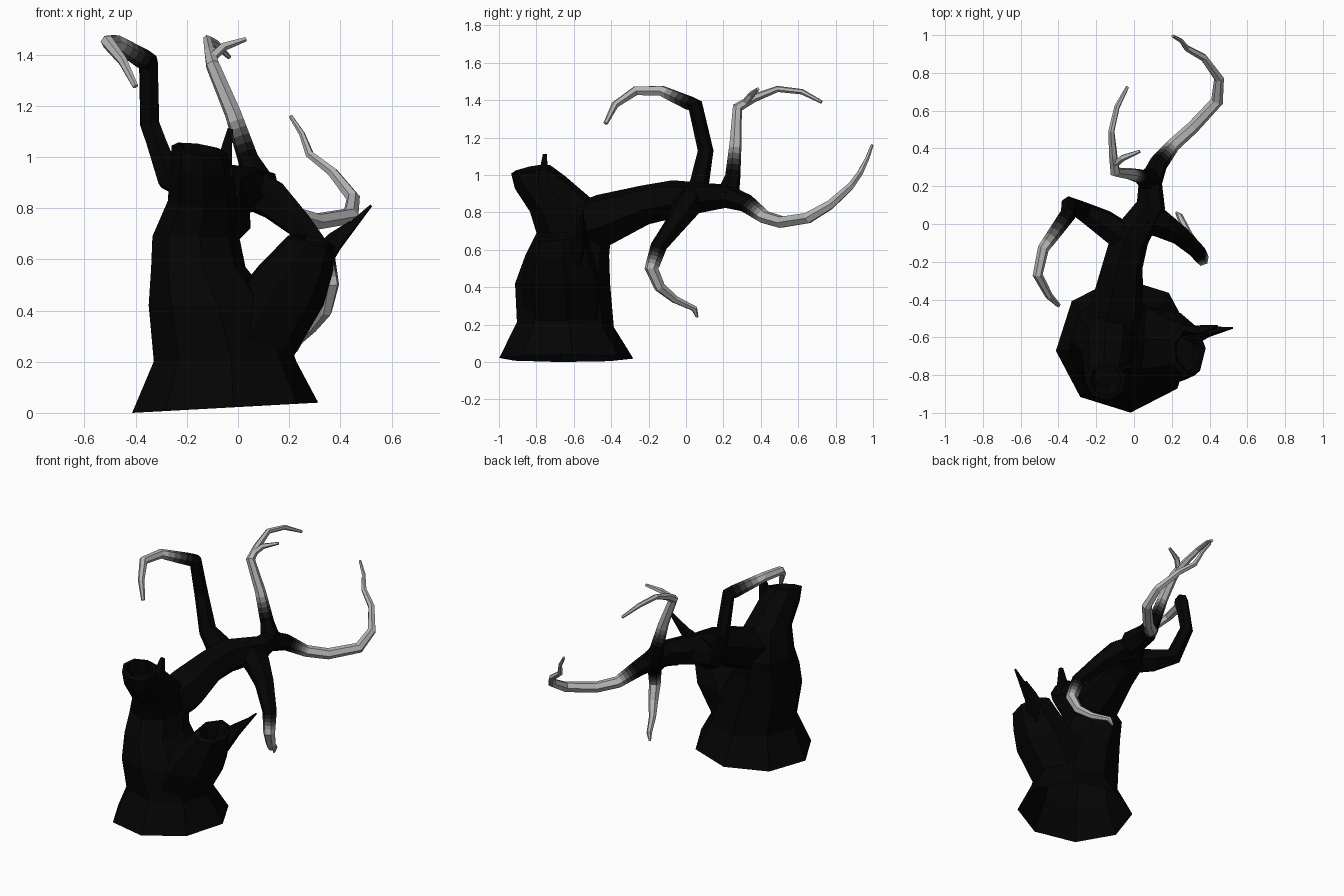
import bpy, bmesh, math
from mathutils import Vector

if "Cube" in bpy.data.objects:
    bpy.data.objects.remove(bpy.data.objects["Cube"])

# Bark shades, from black wood to bleached tips
SHADES = [0.0012, 0.008, 0.035, 0.11, 0.26, 0.46]
MATS = []
for i, s in enumerate(SHADES):
    m = bpy.data.materials.new("bark_shade_%d" % i)
    m.diffuse_color = (s, s, s, 1)
    m.use_nodes = True
    m.node_tree.nodes["Principled BSDF"].inputs["Base Color"].default_value = m.diffuse_color
    MATS.append(m)


def skin(name, rings, shades=None):
    """Skin a list of vertex rings into a capped, flat-shaded object."""
    n = len(rings[0])
    verts = [v for r in rings for v in r]
    faces, mats = [tuple(reversed(range(n)))], [0]
    for i in range(len(rings) - 1):
        for k in range(n):
            a, b = i * n + k, i * n + (k + 1) % n
            faces.append((a, b, b + n, a + n))
            mats.append(shades[i] if shades else 0)
    faces.append(tuple(range(len(verts) - n, len(verts))))
    mats.append(mats[-1])
    me = bpy.data.meshes.new(name)
    me.from_pydata(verts, [], faces)
    for m in MATS:
        me.materials.append(m)
    for p, s in zip(me.polygons, mats):
        p.material_index = s
    ob = bpy.data.objects.new(name, me)
    bpy.context.collection.objects.link(ob)
    return ob


def loft(name, rows, n=8, phase=5):
    """Rows: cx, cy, cz, rx, ry, slope in x, slope in y."""
    rings = []
    for cx, cy, cz, rx, ry, sx, sy in rows:
        ring = []
        for k in range(n):
            a = math.radians(phase + 360 * k / n)
            x, y = rx * math.cos(a), ry * math.sin(a)
            ring.append((cx + x, cy + y, cz + sx * x + sy * y))
        rings.append(ring)
    return skin(name, rings)


def limb(name, pts, fade=None, n=6):
    """Tube through (x, y, z, radius); the segment numbered fade goes pale."""
    path, shades = [], []
    last = len(SHADES) - 1
    for i in range(len(pts) - 1):
        steps = last + 1 if i == fade else 1
        for s in range(steps):
            path.append([a + (b - a) * s / steps for a, b in zip(pts[i], pts[i + 1])])
            if fade is None or i < fade:
                shades.append(0)
            else:
                shades.append(s if i == fade else last)
    path.append(pts[-1])
    pos = [Vector(p[:3]) for p in path]
    rings, u = [], None
    for i, p in enumerate(pos):
        t = Vector()
        if i:
            t += (p - pos[i - 1]).normalized()
        if i < len(pos) - 1:
            t += (pos[i + 1] - p).normalized()
        t.normalize()
        if u is None:
            u = t.orthogonal()
        u = (u - t * u.dot(t)).normalized()
        v = t.cross(u)
        r = path[i][3]
        rings.append([p + r * (u * math.cos(2 * math.pi * k / n) + v * math.sin(2 * math.pi * k / n))
                      for k in range(n)])
    return skin(name, rings, shades)


# Flared trunk rising to a hollow broken stub
trunk = loft("trunk", [
    (-.05, -.64, .02, .365, .36, .055, 0),
    (-.05, -.645, .20, .28, .26, 0, -.05),
    (-.10, -.66, .42, .25, .255, 0, 0),
    (-.155, -.635, .57, .185, .225, 0, 0),
    (-.165, -.60, .69, .17, .20, 0, 0),
    (-.14, -.66, .83, .135, .175, 0, .15),
    (-.145, -.78, .96, .12, .135, 0, .25),
    (-.15, -.83, 1.03, .11, .105, -.15, .2),
    (-.15, -.825, 1.035, .085, .08, -.15, .2),
    (-.145, -.80, .96, .065, .06, 0, .2)])

# Second broken stub leaning to the right
loft("side_stub", [
    (.02, -.65, .19, .18, .20, 0, 0),
    (.14, -.66, .42, .195, .225, 0, 0),
    (.22, -.67, .56, .15, .18, -.1, 0),
    (.285, -.67, .67, .095, .145, -.2, .1),
    (.285, -.67, .68, .07, .11, -.2, .1),
    (.27, -.67, .60, .05, .08, 0, 0)], 7)

# Splinters left on the broken rims
limb("stub_splinter", [(-.05, -.77, .92, .04), (-.045, -.76, 1.03, .03), (-.03, -.755, 1.11, .015)], n=4)
limb("side_splinter_long", [(.29, -.60, .54, .055), (.38, -.57, .66, .035), (.52, -.55, .81, .006)], n=4)
limb("side_splinter_short", [(.29, -.58, .58, .05), (.37, -.56, .68, .03), (.44, -.54, .745, .007)], n=4)

# Main bough reaching backwards
limb("main_bough", [(-.14, -.62, .70, .135), (-.09, -.44, .76, .145), (-.06, -.22, .84, .11),
                    (-.02, -.07, .87, .105), (.09, .10, .88, .08), (.085, .25, .89, .06),
                    (.08, .29, .90, .035)])

# Branches with pale tips
limb("left_branch", [(-.04, -.08, .87, .085), (-.16, .005, .88, .075), (-.27, .065, .92, .055),
                     (-.345, .105, 1.13, .042), (-.35, .05, 1.37, .042), (-.48, -.13, 1.45, .03),
                     (-.51, -.27, 1.45, .027), (-.45, -.38, 1.375, .02), (-.40, -.43, 1.275, .012)], 4)
limb("upper_branch", [(.09, .22, .88, .065), (.04, .25, .99, .042), (-.02, .265, 1.17, .033),
                      (-.10, .275, 1.36, .028), (-.11, .36, 1.41, .023), (-.12, .49, 1.46, .017),
                      (-.09, .62, 1.445, .015), (-.035, .725, 1.39, .009)], 1)
limb("rear_branch", [(.08, .20, .89, .065), (.13, .32, .85, .05), (.21, .42, .775, .036),
                     (.31, .51, .748, .034), (.44, .65, .77, .033), (.45, .77, .84, .027),
                     (.37, .88, .94, .021), (.28, .93, 1.01, .017), (.25, .97, 1.09, .012),
                     (.205, .995, 1.16, .008)], 1)
limb("drooping_branch", [(.04, .04, .88, .085), (.14, .005, .83, .08), (.23, -.05, .745, .06),
                         (.335, -.145, .62, .045), (.36, -.185, .50, .037), (.34, -.14, .40, .03),
                         (.29, -.06, .335, .022), (.24, .045, .285, .017), (.225, .06, .24, .007)], 3)
limb("upper_twig", [(-.11, .31, 1.38, .02), (-.06, .35, 1.43, .018), (.03, .385, 1.46, .009)], -1, n=5)

# Fuse every part into one continuous skin
parts = [o for o in bpy.context.collection.objects if o != trunk]
for p in parts:
    mod = trunk.modifiers.new(p.name, 'BOOLEAN')
    mod.operation, mod.solver, mod.object = 'UNION', 'EXACT', p
deps = bpy.context.evaluated_depsgraph_get()
fused = bpy.data.meshes.new_from_object(trunk.evaluated_get(deps))
trunk.modifiers.clear()
trunk.data = fused
trunk.name = "dead_tree"
for p in parts:
    bpy.data.objects.remove(p)

# Leave the foot of the trunk open
bm = bmesh.new()
bm.from_mesh(fused)
foot = [f for f in bm.faces if f.normal.z < -.9 and f.calc_center_median().z < .06]
bmesh.ops.delete(bm, geom=foot, context='FACES')
bm.to_mesh(fused)
bm.free()
